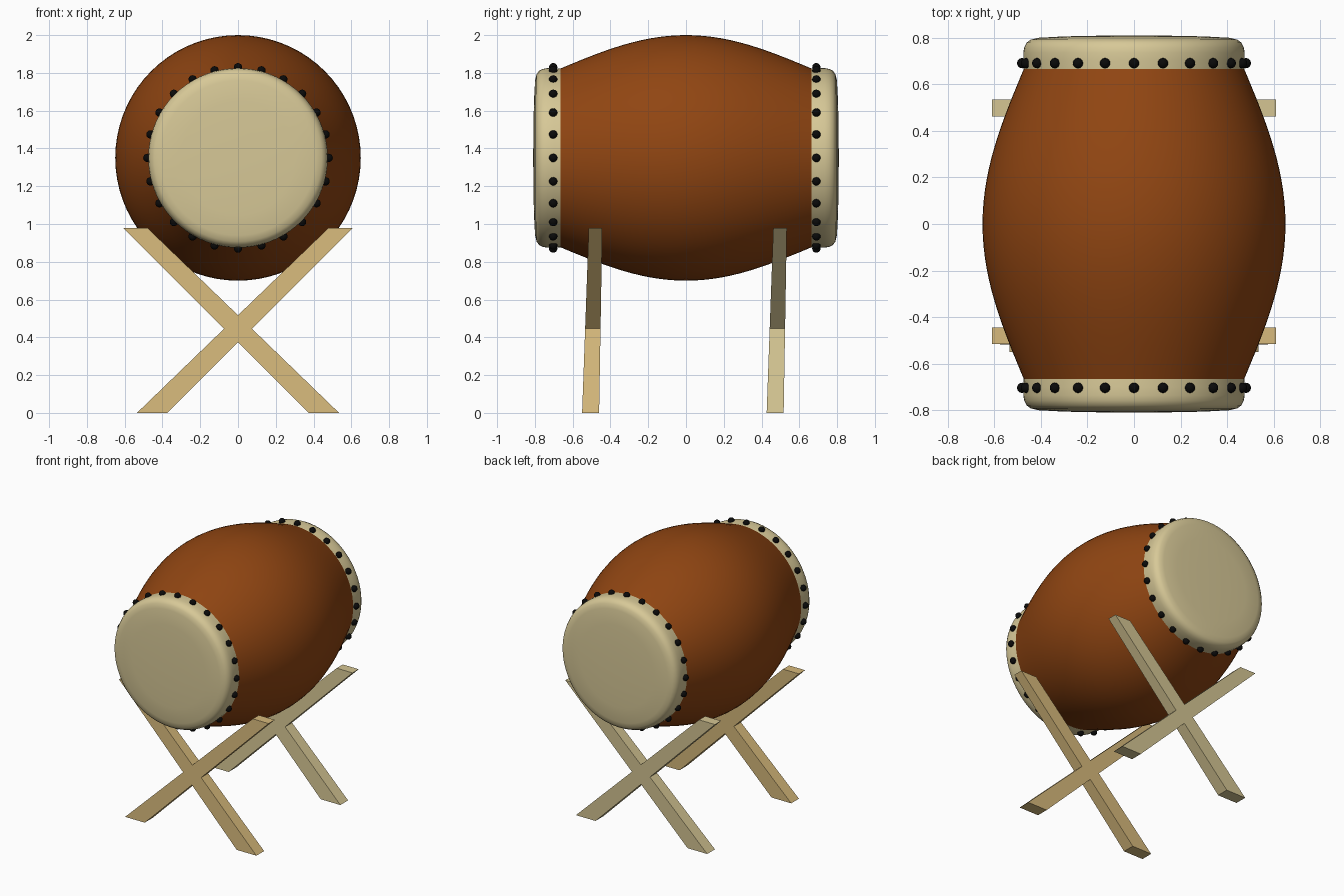
import bpy, bmesh
from math import cos, sin, pi, radians
from mathutils import Matrix, Vector

if "Cube" in bpy.data.objects:
    bpy.data.objects.remove(bpy.data.objects["Cube"])

AXIS_Z = 1.35


def material(name, rgb):
    m = bpy.data.materials.new(name)
    m.diffuse_color = (*rgb, 1)
    m.use_nodes = True
    m.node_tree.nodes["Principled BSDF"].inputs["Base Color"].default_value = m.diffuse_color
    return m


def finish(bm, name, mat, smooth=True):
    bmesh.ops.recalc_face_normals(bm, faces=bm.faces)
    me = bpy.data.meshes.new(name)
    bm.to_mesh(me)
    bm.free()
    me.materials.append(mat)
    ob = bpy.data.objects.new(name, me)
    bpy.context.collection.objects.link(ob)
    if smooth:
        bpy.context.view_layer.objects.active = ob
        ob.select_set(True)
        bpy.ops.object.shade_smooth_by_angle(angle=radians(40))
        ob.select_set(False)
    return ob


def lathe(name, profile, mat, steps=72):
    """Spin (radius, y) points around the drum axis."""
    bm = bmesh.new()
    vs = [bm.verts.new((r, y, AXIS_Z)) for r, y in profile]
    es = [bm.edges.new(p) for p in zip(vs, vs[1:])]
    bmesh.ops.spin(bm, geom=vs + es, cent=(0, 0, AXIS_Z), axis=(0, 1, 0),
                   angle=2 * pi, steps=steps, use_duplicate=False)
    bmesh.ops.remove_doubles(bm, verts=bm.verts, dist=1e-4)
    return finish(bm, name, mat)


wood = material("stained_wood", (0.28, 0.06, 0.006))
hide = material("hide", (0.68, 0.58, 0.31))
black = material("tack_black", (0.003, 0.003, 0.003))
pine = material("front_stand_wood", (0.68, 0.49, 0.20))
pale = material("rear_stand_wood", (0.66, 0.56, 0.29))

# Barrel body
N = 28
body = [(0.473 + 0.177 * cos(pi / 2 * t), 0.665 * t)
        for t in (-1 + 2 * i / N for i in range(N + 1))]
lathe("drum_body", body, wood)

# Drum heads with rounded rims, and a ring of tacks on each
head = [(0.473, 0.66), (0.475, 0.70), (0.475, 0.735), (0.471, 0.758), (0.461, 0.778),
        (0.443, 0.791), (0.41, 0.799), (0.30, 0.805), (0.15, 0.808), (0, 0.809)]
for label, s, ty in (("front", -1, -0.703), ("rear", 1, 0.69)):
    lathe(label + "_drum_head", [(r, s * y) for r, y in head], hide)
    bm = bmesh.new()
    for i in range(24):
        a = 2 * pi * i / 24
        pos = Vector((0.48 * cos(a), ty, AXIS_Z + 0.48 * sin(a)))
        bmesh.ops.create_uvsphere(bm, u_segments=16, v_segments=10, radius=0.022,
                                  matrix=Matrix.Translation(pos))
    finish(bm, label + "_tacks", black)

# Crossed stands: X outline in x-z, leaning slightly and tapering upwards
half = [(0, 0.373), (0.375, 0), (0.535, 0), (0.0734, 0.446), (0.61, 0.98), (0.48, 0.98)]
outline = half + [(0, 0.517)] + [(-x, z) for x, z in reversed(half[1:])]
for label, off, mat in (("front", 0, pine), ("rear", 0.977, pale)):
    bm = bmesh.new()
    near = [bm.verts.new((x, off - 0.55 + 0.036 * z, z)) for x, z in outline]
    far = [bm.verts.new((x, off - 0.46 + 0.017 * z, z)) for x, z in outline]
    bm.faces.new(near)
    bm.faces.new(far[::-1])
    for i in range(len(outline)):
        j = (i + 1) % len(outline)
        bm.faces.new((near[i], near[j], far[j], far[i]))
    finish(bm, label + "_stand", mat, smooth=False)
